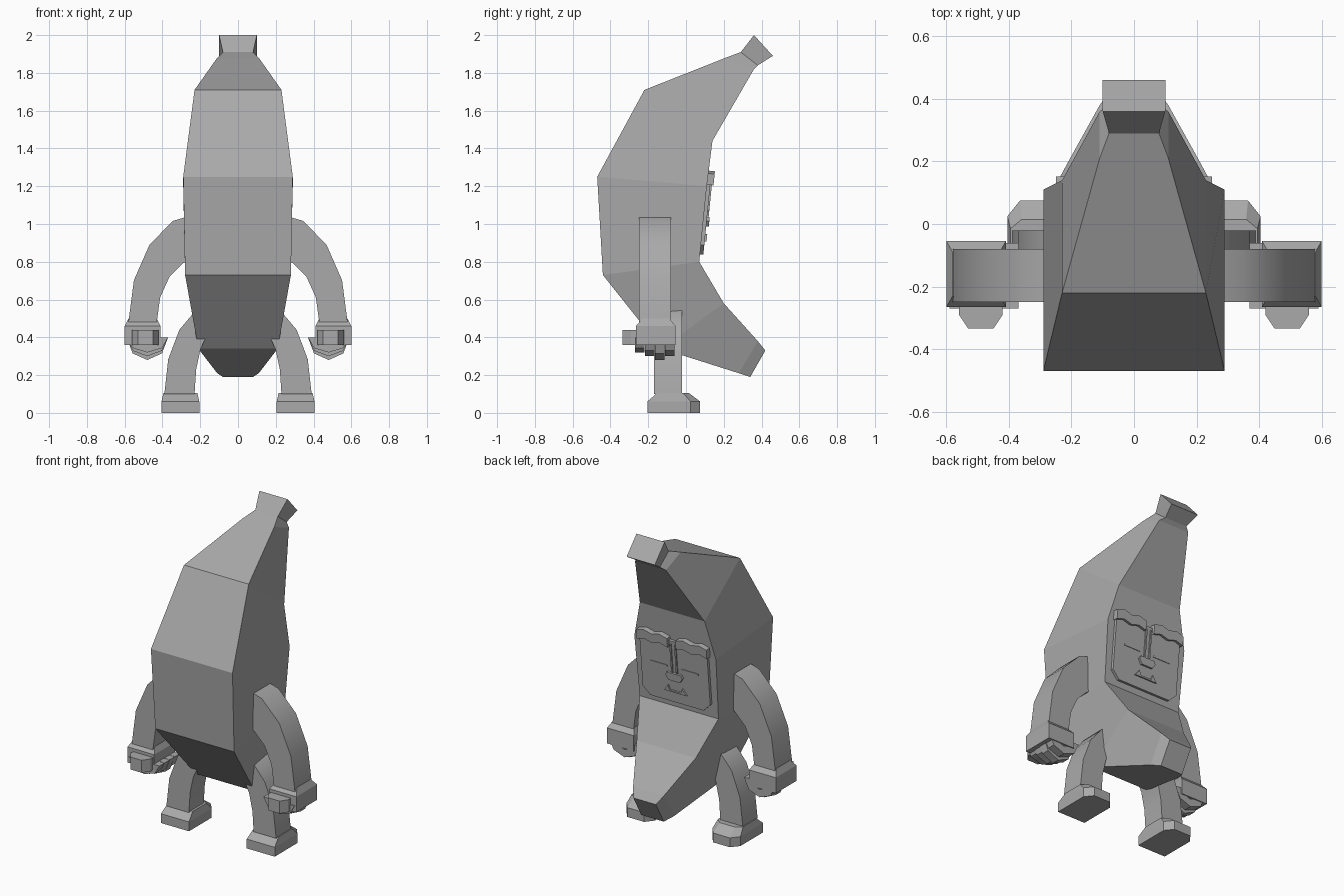
import bpy, bmesh, math
from mathutils import Matrix, Vector

cube = bpy.data.objects.get("Cube")
if cube:
    bpy.data.objects.remove(cube)

shade = (.4, .4, .4, 1)
grey = bpy.data.materials.new("plain_grey")
grey.use_nodes = True
grey.diffuse_color = shade
grey.node_tree.nodes["Principled BSDF"].inputs["Base Color"].default_value = shade


def loft(name, rings, mirrored=False, matrix=Matrix(), smooth=False):
    """Skin equal-sized rings of points and close both ends."""
    sides = {"left_": 1, "right_": -1} if mirrored else {"": 1}
    for prefix, sign in sides.items():
        bm = bmesh.new()
        loops = []
        for ring in rings:
            placed = [matrix @ Vector(point) for point in ring]
            loops.append([bm.verts.new((p.x * sign, p.y, p.z)) for p in placed])
        for lower, upper in zip(loops, loops[1:]):
            for i in range(len(lower)):
                bm.faces.new((lower[i - 1], lower[i], upper[i], upper[i - 1]))
        bm.faces.new(loops[0])
        bm.faces.new(loops[-1])
        bmesh.ops.recalc_face_normals(bm, faces=bm.faces)
        mesh = bpy.data.meshes.new(prefix + name)
        bm.to_mesh(mesh)
        bm.free()
        mesh.materials.append(grey)
        part = bpy.data.objects.new(prefix + name, mesh)
        bpy.context.collection.objects.link(part)
        if smooth:
            bpy.ops.object.select_all(action="DESELECT")
            part.select_set(True)
            bpy.context.view_layer.objects.active = part
            bpy.ops.object.shade_smooth_by_angle(angle=math.radians(35))


def symmetric(half):
    """Complete an outline from its +x half."""
    return half + [(-x, y) for x, y in reversed(half)]


def rectangle(x, y, half_width, half_height):
    left, right = x - half_width, x + half_width
    low, high = y - half_height, y + half_height
    return [(left, low), (right, low), (right, high), (left, high)]


def arch(name, centre, outer, inner, front, back, start, end, steps=4):
    """Bent limb: a rectangular section swept along an elliptical arc."""
    cx, cz = centre
    rings = []
    for step in range(steps + 1):
        angle = math.radians(start + (end - start) * step / steps)
        c, s = math.cos(angle), math.sin(angle)
        ring = []
        for (rx, rz), depths in ((outer, (front, back)), (inner, (back, front))):
            ring += [(cx + rx * c, y, cz + rz * s) for y in depths]
        rings.append(ring)
    loft(name, rings, mirrored=True, smooth=True)


# Curved body: outer y and z, inner y and z, half width, from tip to bottom
sections = [
    (.36, 2, .46, 1.89, .1),
    (.29, 1.91, .38, 1.84, .08),
    (.21, 1.88, .36, 1.82, .11),
    (-.22, 1.71, .14, 1.44, .23),
    (-.47, 1.25, .11, 1.2, .29),
    (-.44, .73, .07, .8, .28),
    (-.13, .34, .2, .58, .21),
    (.28, .21, .38, .38, .11),
    (.34, .19, .42, .33, .08),
]
loft("body", [[(-w, oy, oz), (w, oy, oz), (w, iy, iz), (-w, iy, iz)]
              for oy, oz, iy, iz, w in sections])

# Arms and legs bend outwards and down
arch("arm", (.2, .48), (.38, .58), (.23, .34), -.25, -.08, start=90, end=0)
arch("leg", (.12, .1), (.27, .48), (.11, .34), -.17, -.02, start=90, end=0)

# Feet with clipped toes and a sloping upper side
sole = symmetric([(.1, -.13), (.1, .1), (.06, .15)])
loft("foot", [[(.305 + x * width, y * length - .075, z) for x, y in sole]
              for z, width, length in ((0, 1, 1), (.06, 1, 1), (.105, .9, .6))],
     mirrored=True)

# Palms flare out from the wrist
loft("palm", [[(x, y, z) for x, y in rectangle(.505, -.16, width, depth)]
              for z, width, depth in ((.5, .075, .07), (.46, .095, .105), (.36, .095, .105))],
     mirrored=True)

# Four curled fingers side by side
for number, drop in enumerate((.08, .1, .12, .1)):
    front = -.27 + number * .053
    arch(f"finger_{number + 1}", (.48, .4), (.11, drop), (.06, drop / 2),
         front, front + .05, start=180, end=360)

# Thumbs taper towards the front
loft("thumb", [[(x, y, z) for x, z in rectangle(.49, .4, width, .04)]
               for y, width in ((-.25, .07), (-.29, .07), (-.335, .04))], mirrored=True)

# Face parts lie on the sloping inner side, measured up from its lower crease
up = Vector((0, .04, .4)).normalized()
out = Vector((0, up.z, -up.y))
face_plane = Matrix.Translation((0, .07, .8)) @ Matrix(((1, 0, 0), up, out)).transposed().to_4x4()


def plate(name, outline, depth, mirrored=False):
    rings = [[(x, height, level) for x, height in outline] for level in (-.01, depth)]
    loft(name, rings, mirrored, face_plane)


plate("face_panel", symmetric([(.19, .04), (.24, .09), (.24, .42), (.21, .45)]), .018)
plate("nose_tip", symmetric([(.04, .19), (.06, .22), (.05, .24)]), .032)
plate("mouth", symmetric([(.08, .11), (.05, .15), (.04, .12)]), .028)
plate("nose_side", rectangle(.017, .33, .005, .1), .026, mirrored=True)
plate("eyelid", rectangle(.11, .275, .06, .005), .022, mirrored=True)

# Brows are wavy strips
stations = [(.03 + .055 * i, .44 + .015 * (i % 2)) for i in range(5)]
wave = [(x, height - .03) for x, height in stations]
wave += [(x, height + .03) for x, height in reversed(stations)]
plate("brow", wave, .035, mirrored=True)
